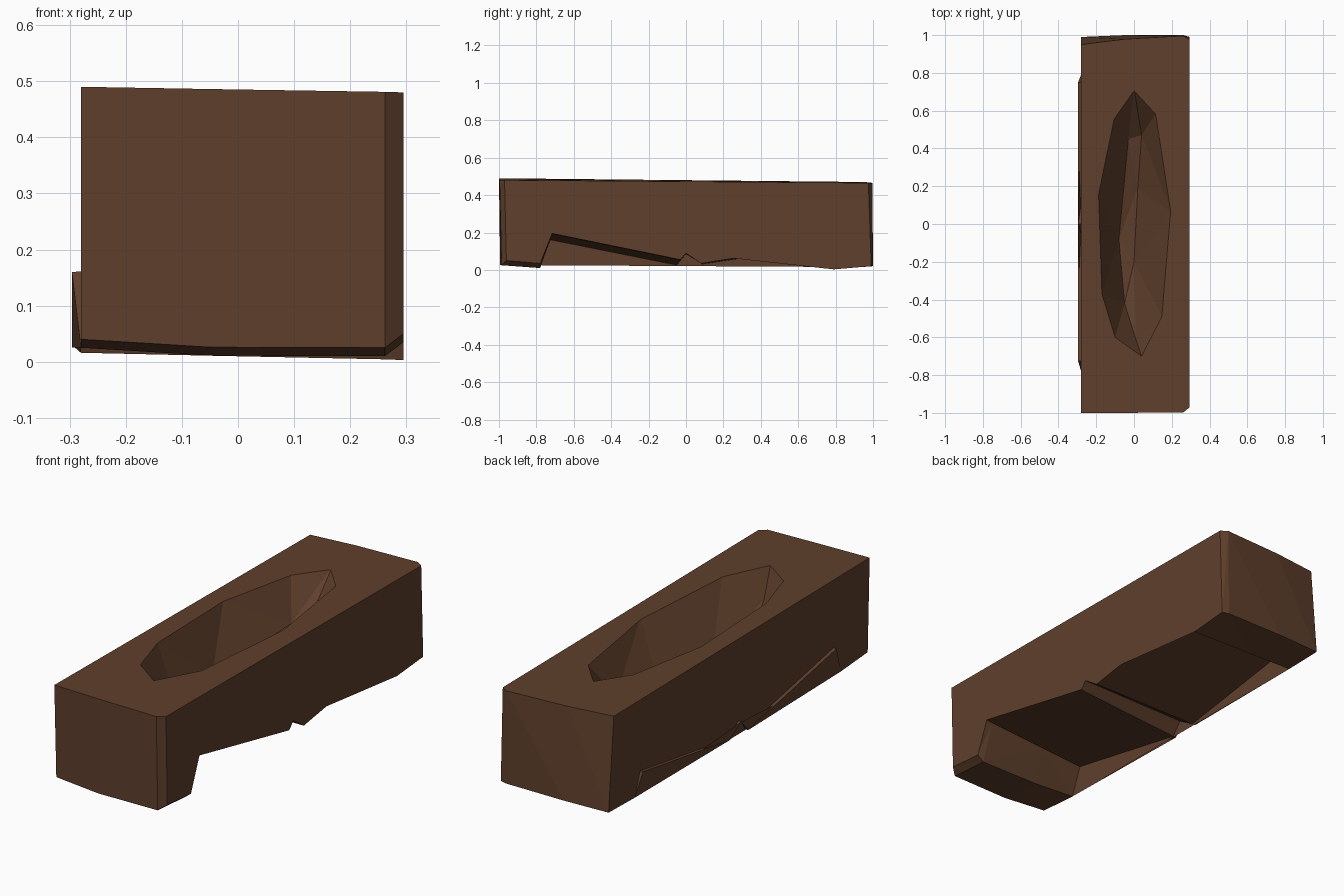
import bpy
import bmesh

cube = bpy.data.objects.get("Cube")
if cube:
    bpy.data.objects.remove(cube)

# Single dark wood colour
wood = bpy.data.materials.new("dark_wood")
wood.use_nodes = True
wood_colour = (0.115, 0.05, 0.025, 1)
wood.diffuse_color = wood_colour
wood.node_tree.nodes["Principled BSDF"].inputs["Base Color"].default_value = wood_colour


def make_object(name, bm):
    """Turn a bmesh into a flat shaded wooden object."""
    bmesh.ops.triangulate(bm, faces=bm.faces[:])
    bmesh.ops.recalc_face_normals(bm, faces=bm.faces[:])
    mesh = bpy.data.meshes.new(name)
    bm.to_mesh(mesh)
    bm.free()
    mesh.materials.append(wood)
    obj = bpy.data.objects.new(name, mesh)
    bpy.context.collection.objects.link(obj)
    return obj


# Side outlines (y, z): front foot, notched belly, back foot, top
right_outline = [
    (-.985, .04), (-.78, .025), (-.725, .16), (-.05, .025), (0, .085), (.09, .03),
    (.75, .13), (.79, .016), (.99, .02), (.95, .47), (-1, .49)]
left_outline = [
    (-.97, .05), (-.78, .035), (-.715, .195), (-.03, .055), (0, .09), (.08, .035),
    (.75, .14), (.79, .003), (1, .02), (.985, .465), (-.98, .48)]


def station(x, blend, end_scale, foot_drop, belly_x):
    """Blend the two outlines into one slice across the block."""
    points = []
    for i, (a, b) in enumerate(zip(right_outline, left_outline)):
        y = a[0] + (b[0] - a[0]) * blend
        z = a[1] + (b[1] - a[1]) * blend
        if abs(y) > .9:
            y = max(-1, min(1, y * end_scale))
        if i < 2:
            z -= foot_drop
        points.append((x + (belly_x if 1 < i < 7 else 0), y, z))
    return points


# Block: four slices joined into a solid with worn corners
stations = [
    station(-.28, 0, 1, 0, -.016),
    station(-.05, .4, 1.015, .018, 0),
    station(.262, .9, 1.015, .024, 0),
    station(.295, 1, .99, 0, 0)]

bm = bmesh.new()
rings = [[bm.verts.new(p) for p in ring] for ring in stations]
for ring, following in zip(rings, rings[1:]):
    for i in range(len(ring)):
        j = (i + 1) % len(ring)
        bm.faces.new((ring[i], ring[j], following[j], following[i]))
bm.faces.new(rings[0])
bm.faces.new(rings[-1])
block = make_object("hollowed_wood_block", bm)

# Hollow: faceted canoe shape cut into the top
rim = [(0, .72), (.12, .59), (.2, .06), (.15, -.49), (.04, -.7),
       (-.1, -.6), (-.17, -.37), (-.19, .16), (-.11, .56)]
floor = [(-.03, .45, .3), (.04, .47, .3), (.02, .19, .25), (-.08, -.08, .24),
         (0, -.2, .24), (-.05, -.42, .28), (.01, -.61, .36)]
bm = bmesh.new()
for x, y in rim:
    bm.verts.new((x, y, .482))
    bm.verts.new((x, y, .6))
for point in floor:
    bm.verts.new(point)
bmesh.ops.convex_hull(bm, input=bm.verts[:])
cutter = make_object("hollow_cutter", bm)
cutter.hide_render = True

cut = block.modifiers.new("hollow", "BOOLEAN")
cut.operation = "DIFFERENCE"
cut.solver = "EXACT"
cut.object = cutter
bpy.context.view_layer.objects.active = block
bpy.ops.object.modifier_apply(modifier=cut.name)
bpy.data.objects.remove(cutter)
